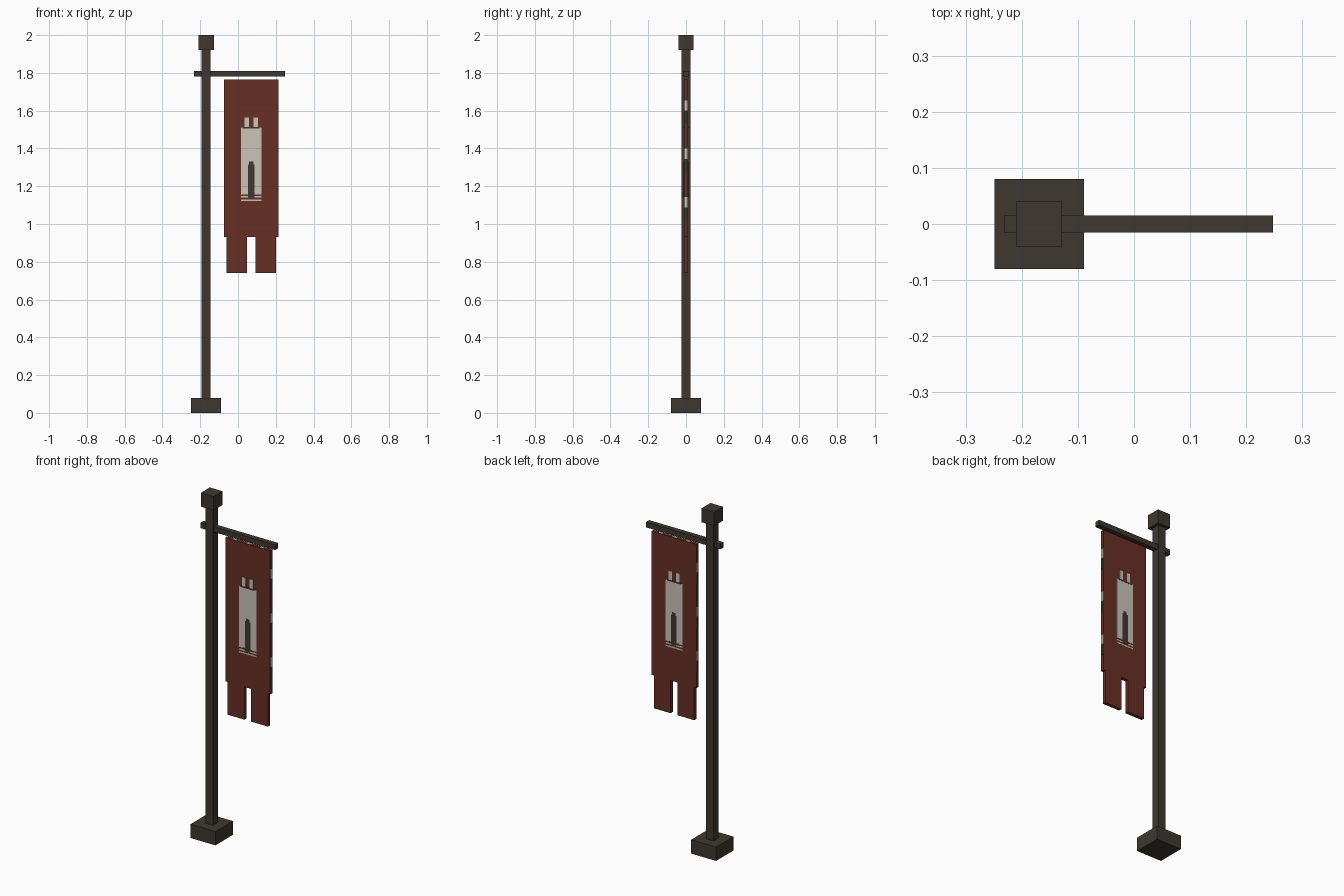
import bpy

old = bpy.data.objects.get("Cube")
if old:
    bpy.data.objects.remove(old, do_unlink=True)


def material(name, rgb):
    m = bpy.data.materials.new(name)
    m.use_nodes = True
    m.diffuse_color = (*rgb, 1)
    bsdf = m.node_tree.nodes["Principled BSDF"]
    bsdf.inputs["Base Color"].default_value = (*rgb, 1)
    bsdf.inputs["Roughness"].default_value = 0.9
    return m


WOOD = material("dark wood", (0.048, 0.039, 0.030))
RED = material("red cloth", (0.135, 0.029, 0.018))
PALE = material("pale paint", (0.60, 0.55, 0.48))


def box(name, mat, x, y, z):
    """Box spanning the (low, high) range on each axis."""
    spans = (x, y, z)
    bpy.ops.mesh.primitive_cube_add(size=1, location=[(a + b) / 2 for a, b in spans])
    ob = bpy.context.object
    ob.name = name
    ob.scale = [b - a for a, b in spans]
    bpy.ops.object.transform_apply(location=False, rotation=False, scale=True)
    ob.data.materials.append(mat)
    return ob


def around(centre, half):
    return (centre - half, centre + half)


# Post with foot, cap and cross arm
POST = -0.169
box("base", WOOD, around(POST, 0.08), around(0, 0.08), (0, 0.08))
box("post", WOOD, around(POST, 0.024), around(0, 0.024), (0.08, 1.92))
box("post_cap", WOOD, around(POST, 0.041), around(0, 0.041), (1.92, 2))
box("cross_arm", WOOD, (-0.232, 0.248), around(0, 0.015), (1.78, 1.81))

# Cloth with two tails
MID, HALF, T = 0.07, 0.144, 0.01
box("banner", RED, around(MID, HALF), around(0, T), (0.93, 1.765))
for side, name in ((1, "left"), (-1, "right")):
    box(name + "_tail", RED, around(MID + side * 0.076, 0.054), around(0, T), (0.74, 0.93))


# Painted tower, on both faces of the cloth
def paint(name, mat, x, z, face, depth):
    box(name, mat, x, sorted((face * T, face * (T + depth))), z)


for face, label in ((-1, "front"), (1, "back")):
    paint(label + "_tower", PALE, around(MID, 0.055), (1.155, 1.51), face, 0.001)
    for z in (1.127, 1.143):
        paint(label + "_tower_step", PALE, around(MID, 0.055), around(z, 0.004), face, 0.001)
    for side in (-1, 1):
        paint(label + "_turret", PALE, around(MID + side * 0.024, 0.011), (1.51, 1.565), face, 0.001)
    paint(label + "_ledge", WOOD, around(MID, 0.045), around(1.509, 0.004), face, 0.002)
    paint(label + "_door", WOOD, around(MID, 0.018), (1.14, 1.315), face, 0.002)
    paint(label + "_door_top", WOOD, around(MID, 0.011), (1.315, 1.33), face, 0.002)
    paint(label + "_sill", WOOD, around(MID, 0.03), around(1.153, 0.004), face, 0.002)

# Painted patches along the side edges
for side, label in ((1, "left"), (-1, "right")):
    edge = MID + side * HALF
    for i in range(3):
        z = 1.6 - i * 0.256
        x = sorted((edge, edge + side * 0.001))
        box(label + "_edge_pale", PALE, x, around(0, 0.008), (z, z + 0.055))
        box(label + "_edge_dark", WOOD, x, around(0, 0.008), (z - 0.065, z))

# Painted patches along the top edge
for i in (-1, 0, 1):
    box("top_edge_pale", PALE, around(MID + i * 0.088, 0.012), around(0, 0.007), (1.765, 1.766))
